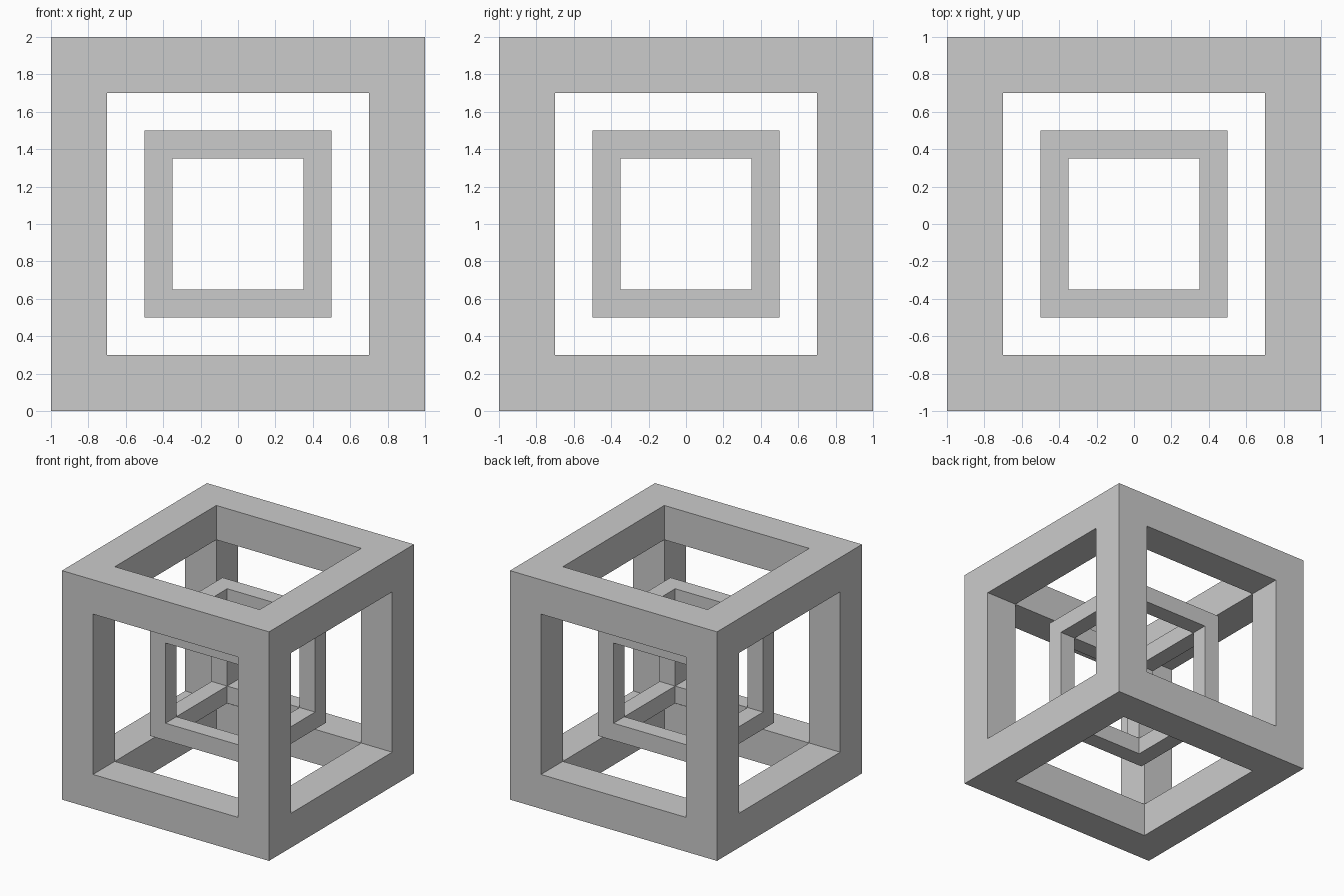
import bpy
import bmesh
from mathutils import Vector

cube = bpy.data.objects.get("Cube")
if cube:
    bpy.data.objects.remove(cube, do_unlink=True)

# Single grey material
grey = bpy.data.materials.new("light grey")
grey.use_nodes = True
colour = (0.6, 0.6, 0.6, 1)
grey.diffuse_color = colour
grey.node_tree.nodes["Principled BSDF"].inputs["Base Color"].default_value = colour

CENTRE = Vector((0, 0, 1))


def cube_frame(name, half, opening):
    """Hollow cube of square bars: a 3x3x3 cell grid without its face centres and core."""
    bm = bmesh.new()
    edges = (-half, -opening, opening, half)
    verts = {}

    def solid(cell):
        return all(0 <= c <= 2 for c in cell) and sum(c == 1 for c in cell) <= 1

    def vert(key):
        if key not in verts:
            verts[key] = bm.verts.new([edges[k] for k in key])
        return verts[key]

    # Skin each solid cell only where it borders empty space
    cells = [(i, j, k) for i in range(3) for j in range(3) for k in range(3)]
    for cell in filter(solid, cells):
        for axis in range(3):
            u, v = (axis + 1) % 3, (axis + 2) % 3
            for side in (0, 1):
                beyond = list(cell)
                beyond[axis] += 2 * side - 1
                if solid(beyond):
                    continue
                loop = []
                for du, dv in ((0, 0), (1, 0), (1, 1), (0, 1)):
                    key = list(cell)
                    key[axis] += side
                    key[u] += du
                    key[v] += dv
                    loop.append(vert(tuple(key)))
                bm.faces.new(loop if side else loop[::-1])

    mesh = bpy.data.meshes.new(name)
    bm.to_mesh(mesh)
    bm.free()
    mesh.materials.append(grey)
    obj = bpy.data.objects.new(name, mesh)
    obj.location = CENTRE
    bpy.context.collection.objects.link(obj)
    return obj


# Large frame with a half-size frame floating in its middle
cube_frame("outer_cube_frame", 1.0, 0.7)
cube_frame("inner_cube_frame", 0.5, 0.35)
